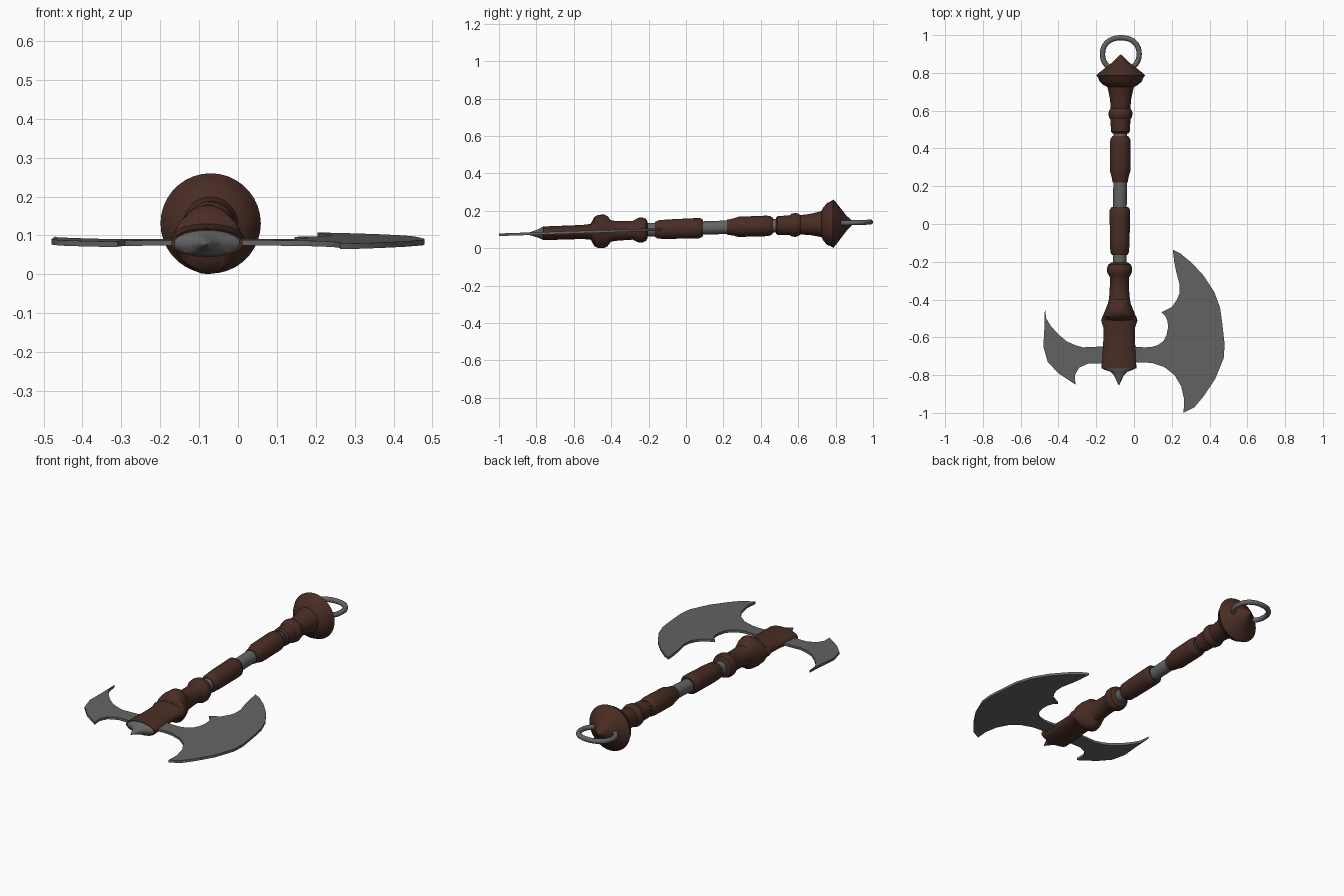
import bpy, bmesh, math
from mathutils import Vector


def material(name, rgb):
    m = bpy.data.materials.new(name)
    m.diffuse_color = (*rgb, 1)
    return m


BROWN = material("dark brown leather", (0.066, 0.026, 0.018))
GREY = material("grey steel", (0.127, 0.127, 0.127))


def place(x, y, z):
    """Put local coordinates on the slightly tilted axe axis."""
    return Vector((x - 0.075 + 0.006 * y, y, z + 0.105 + 0.033 * y))


def finish(name, bm, mat, angle=35):
    bmesh.ops.recalc_face_normals(bm, faces=bm.faces)
    me = bpy.data.meshes.new(name)
    bm.to_mesh(me)
    bm.free()
    for p in me.polygons:
        p.use_smooth = True
    me.set_sharp_from_angle(angle=math.radians(angle))
    me.materials.append(mat)
    ob = bpy.data.objects.new(name, me)
    bpy.context.collection.objects.link(ob)
    return ob


def loft(name, stations, mat, sides=28):
    """Elliptical sections (y, rx[, rz]) joined along the handle."""
    bm = bmesh.new()
    rings = []
    for s in stations:
        y, rx, rz = s[0], s[1], s[-1]
        rings.append([bm.verts.new(place(rx * math.cos(2 * math.pi * i / sides), y,
                                         rz * math.sin(2 * math.pi * i / sides)))
                      for i in range(sides)])
    for a, b in zip(rings, rings[1:]):
        for i in range(sides):
            j = (i + 1) % sides
            bm.faces.new((a[i], a[j], b[j], b[i]))
    bm.faces.new(rings[0])
    bm.faces.new(rings[-1])
    return finish(name, bm, mat)


def blade(name, outline, thick=0.014):
    """Flat plate from an outline in world x, y."""
    bm = bmesh.new()
    rings = [[bm.verts.new((x, y, 0.105 + 0.033 * y + dz)) for x, y in outline]
             for dz in (-thick / 2, thick / 2)]
    n = len(outline)
    for i in range(n):
        j = (i + 1) % n
        bm.faces.new((rings[0][i], rings[0][j], rings[1][j], rings[1][i]))
    caps = [bm.faces.new(r) for r in rings]
    bmesh.ops.triangulate(bm, faces=caps)
    return finish(name, bm, GREY)


# Steel core visible between the grips
loft("steel_shaft", [(-0.26, 0.036), (0.52, 0.036)], GREY)

# Leather grips
loft("lower_grip", [(-0.165, 0.04), (-0.15, 0.049), (-0.10, 0.052), (0.04, 0.054),
                    (0.075, 0.054), (0.09, 0.044)], BROWN)
loft("middle_grip", [(0.22, 0.04), (0.25, 0.045), (0.28, 0.054), (0.43, 0.055),
                     (0.45, 0.052), (0.465, 0.042)], BROWN)

# Upper grip flaring into the pommel
loft("pommel", [(0.48, 0.042), (0.49, 0.05), (0.555, 0.053), (0.565, 0.061), (0.585, 0.064),
                (0.60, 0.06), (0.612, 0.052), (0.66, 0.056), (0.71, 0.066), (0.725, 0.07),
                (0.735, 0.09), (0.755, 0.112), (0.775, 0.12), (0.787, 0.129), (0.80, 0.116),
                (0.82, 0.09), (0.857, 0.042), (0.88, 0.02), (0.897, 0.002)], BROWN, 36)

# Neck and collar leading to the flattened socket
loft("neck_and_collar", [(-0.205, 0.045), (-0.215, 0.06), (-0.235, 0.067), (-0.255, 0.066),
                         (-0.275, 0.055), (-0.285, 0.05), (-0.36, 0.052), (-0.40, 0.056),
                         (-0.42, 0.06, 0.08), (-0.435, 0.066, 0.089), (-0.47, 0.08, 0.089),
                         (-0.49, 0.088, 0.078), (-0.51, 0.088, 0.042)], BROWN)
loft("socket", [(-0.49, 0.09, 0.045), (-0.51, 0.096, 0.042), (-0.55, 0.083, 0.038),
                (-0.62, 0.084, 0.037), (-0.70, 0.09, 0.037), (-0.765, 0.092, 0.036)], BROWN)

# Spike on the head
loft("head_spike", [(-0.76, 0.089, 0.034), (-0.77, 0.08, 0.033), (-0.782, 0.045, 0.026),
                    (-0.80, 0.027, 0.019), (-0.825, 0.015, 0.011), (-0.852, 0.002, 0.002)], GREY)

# Large crescent blade
blade("large_blade", [
    (-0.05, -0.645), (0.05, -0.653), (0.09, -0.652), (0.125, -0.642), (0.155, -0.62),
    (0.172, -0.59), (0.18, -0.55), (0.178, -0.515), (0.165, -0.485), (0.145, -0.468),
    (0.20, -0.44), (0.225, -0.405), (0.24, -0.37), (0.241, -0.32), (0.225, -0.26),
    (0.213, -0.20), (0.205, -0.135), (0.245, -0.155), (0.305, -0.205), (0.37, -0.275),
    (0.425, -0.36), (0.455, -0.44), (0.468, -0.53), (0.48, -0.64), (0.475, -0.71),
    (0.43, -0.82), (0.37, -0.91), (0.32, -0.97), (0.262, -1.0), (0.266, -0.93),
    (0.25, -0.86), (0.215, -0.80), (0.16, -0.757), (0.10, -0.737), (0.05, -0.732),
    (-0.05, -0.738)])

# Small rear blade
blade("small_blade", [
    (-0.12, -0.645), (-0.20, -0.65), (-0.27, -0.653), (-0.31, -0.642), (-0.355, -0.622),
    (-0.40, -0.585), (-0.44, -0.54), (-0.465, -0.50), (-0.472, -0.44), (-0.474, -0.54),
    (-0.48, -0.65), (-0.457, -0.73), (-0.40, -0.79), (-0.31, -0.85), (-0.313, -0.80),
    (-0.29, -0.76), (-0.24, -0.738), (-0.12, -0.738)])

# Hanging ring through the pommel: rounded loop with a round section
bm = bmesh.new()
N, M = 40, 10
rings = []
for i in range(N):
    a = 2 * math.pi * i / N
    c, s = math.cos(a), math.sin(a)
    x = 0.097 * math.copysign(abs(c) ** 0.9, c)
    y = 0.9 + 0.086 * math.copysign(abs(s) ** 0.9, s)
    rings.append([])
    for k in range(M):
        b = 2 * math.pi * k / M
        r = 0.014 * math.cos(b)
        rings[-1].append(bm.verts.new(place(x + r * c, y + r * s, 0.002 + 0.014 * math.sin(b))))
for i in range(N):
    p, q = rings[i], rings[(i + 1) % N]
    for k in range(M):
        j = (k + 1) % M
        bm.faces.new((p[k], p[j], q[j], q[k]))
finish("hanging_ring", bm, GREY, 60)
